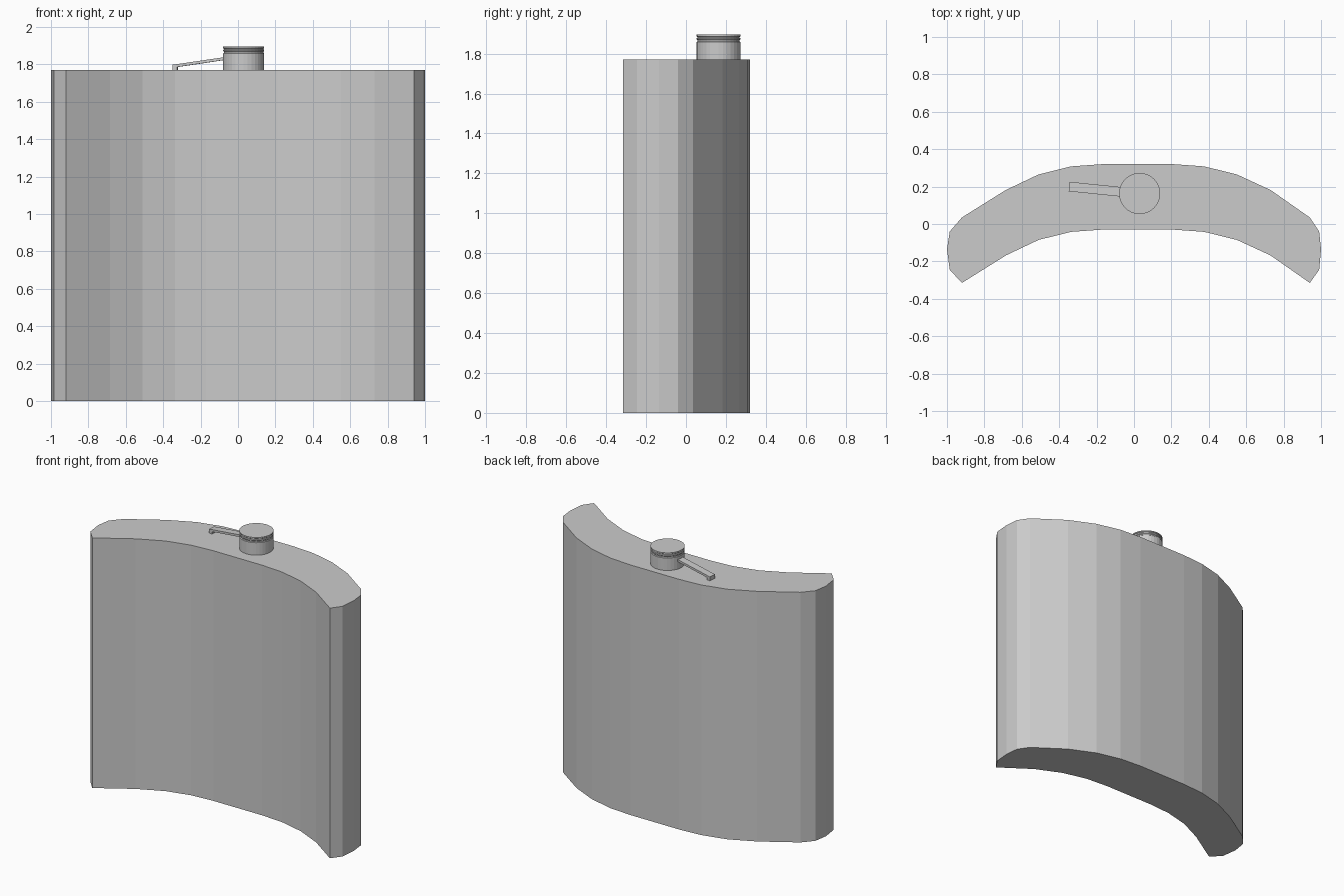
import bpy, bmesh, math
from mathutils import Vector

if "Cube" in bpy.data.objects:
    bpy.data.objects.remove(bpy.data.objects["Cube"])

def make_object(name, verts, faces):
    mesh = bpy.data.meshes.new(name)
    mesh.from_pydata(verts, [], faces)
    bm = bmesh.new()
    bm.from_mesh(mesh)
    bmesh.ops.recalc_face_normals(bm, faces=bm.faces)
    bm.to_mesh(mesh)
    bm.free()
    obj = bpy.data.objects.new(name, mesh)
    bpy.context.collection.objects.link(obj)
    return obj

def loft(name, loops):
    n = len(loops[0])
    verts = [v for loop in loops for v in loop]
    faces = [(k*n + i, k*n + (i+1) % n, (k+1)*n + (i+1) % n, (k+1)*n + i)
             for k in range(len(loops) - 1) for i in range(n)]
    faces += [tuple(range(n)), tuple(range(len(verts) - n, len(verts)))]
    return make_object(name, verts, faces)

# Curved flask body: the front curve repeats the back curve, shifted forward
back_left = [(-0.92, 0.035), (-0.685, 0.182), (-0.51, 0.265), (-0.337, 0.308), (-0.17, 0.32)]
back_right = [(0.21, 0.32), (0.375, 0.308), (0.55, 0.265), (0.73, 0.182), (0.94, 0.035)]
back = back_left + back_right
right_end = [(0.99, -0.04), (1.0, -0.135), (0.99, -0.245)]
left_end = [(-0.985, -0.245), (-1.0, -0.135), (-0.985, -0.04)]
front = [(x, y - 0.35) for x, y in reversed(back)]
outline = back + right_end + front + left_end
loft("flask_body", [[(x, y, z) for x, y in outline] for z in (0, 1.77)])

# Screw cap with a groove below its top rim
cx, cy, sides = 0.03, 0.163, 32
cap_profile = [(0.110, 1.77), (0.110, 1.858), (0.106, 1.862), (0.106, 1.868),
               (0.110, 1.872), (0.110, 1.877), (0.106, 1.880), (0.106, 1.884),
               (0.110, 1.887), (0.110, 1.895)]
loft("screw_cap", [[(cx + r*math.cos(2*math.pi*i/sides), cy + r*math.sin(2*math.pi*i/sides), z)
                    for i in range(sides)] for r, z in cap_profile])

# Retaining arm: sloping strip with a small foot, running out from the cap
start, direction = Vector((-0.06, 0.171)), Vector((-0.285, 0.029)).normalized()
side = Vector((-direction.y, direction.x)) * 0.0255
arm_profile = [(0, 1.840), (0.288, 1.798), (0.288, 1.770), (0.264, 1.770),
               (0.264, 1.786), (0, 1.825)]
def arm_loop(sign):
    return [(*(start + direction*d + side*sign), z) for d, z in arm_profile]
loft("cap_arm", [arm_loop(-1), arm_loop(1)])
